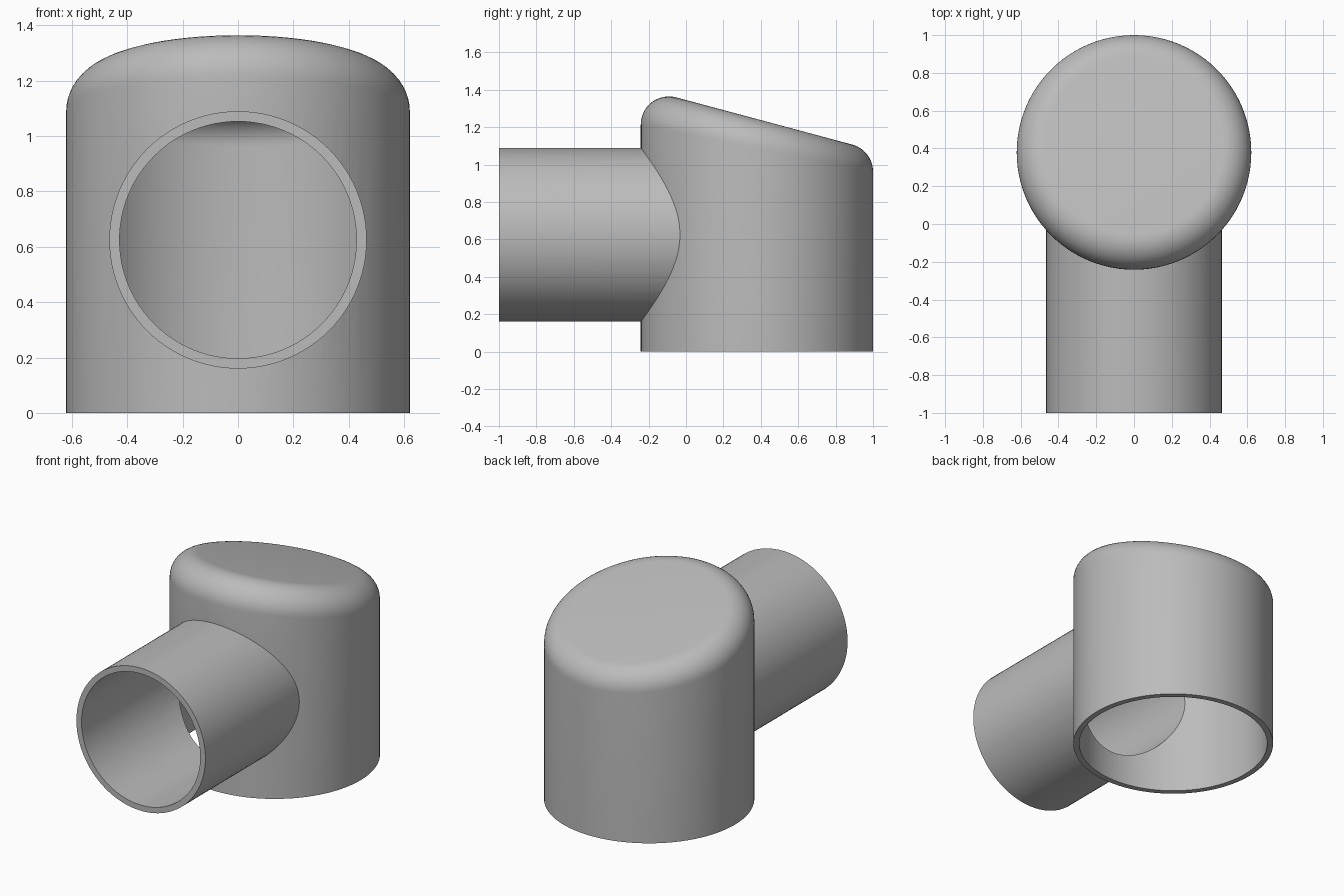
import bpy, bmesh, math
from mathutils import Vector

cube = bpy.data.objects.get("Cube")
if cube:
    bpy.data.objects.remove(cube, do_unlink=True)

SEG = 96          # sides of every round part
ARC = 12          # steps in the rounded rim
WALL = 0.037
BODY_R, BODY_Y, FILLET = 0.621, 0.379, 0.15
PIPE_R, PIPE_Z = 0.465, 0.625
TILT = math.radians(15)

grey = bpy.data.materials.new("plain grey")
grey.use_nodes = True
grey.diffuse_color = (0.5, 0.5, 0.5, 1)
grey.node_tree.nodes["Principled BSDF"].inputs["Base Color"].default_value = (0.5, 0.5, 0.5, 1)


def loft(name, rings):
    """Closed solid through equal-length rings of points."""
    bm = bmesh.new()
    loops = [[bm.verts.new(p) for p in ring] for ring in rings]
    for low, high in zip(loops, loops[1:]):
        for i in range(SEG):
            j = (i + 1) % SEG
            bm.faces.new((low[i], low[j], high[j], high[i]))
    bm.faces.new(loops[0][::-1])
    bm.faces.new(loops[-1])
    bmesh.ops.recalc_face_normals(bm, faces=bm.faces)
    mesh = bpy.data.meshes.new(name)
    bm.to_mesh(mesh)
    bm.free()
    mesh.materials.append(grey)
    obj = bpy.data.objects.new(name, mesh)
    bpy.context.collection.objects.link(obj)
    return obj


def circle():
    for i in range(SEG):
        a = 2 * math.pi * i / SEG
        yield Vector((math.cos(a), math.sin(a), 0))


def capped_body(name, inset, bottom):
    """Upright cylinder with a sloping top and a constant-radius rounded rim."""
    up = Vector((0, math.sin(TILT), math.cos(TILT)))
    rings = [[d * (BODY_R - inset) + Vector((0, BODY_Y, bottom)) for d in circle()]]
    for k in range(ARC + 1):
        ring = []
        for d in circle():
            c = d * (BODY_R - FILLET) + Vector((0, BODY_Y, 0))
            c.z = 1.19 - math.tan(TILT) * c.y
            ring.append(c + d.slerp(up, k / ARC) * (FILLET - inset))
        rings.append(ring)
    return loft(name, rings)


def pipe(name, radius, start, end):
    return loft(name, [[Vector((d.x * radius, y, PIPE_Z + d.y * radius)) for d in circle()]
                       for y in (start, end)])


# Outer shapes, then the hollow of the body and the bore of the side pipe
body = capped_body("elbow_housing", 0, 0)
tools = [(pipe("side_pipe", PIPE_R, -1, 0.15), 'UNION'),
         (capped_body("body_hollow", WALL, -0.1), 'DIFFERENCE'),
         (pipe("pipe_bore", PIPE_R - WALL, -1.1, 0.2), 'DIFFERENCE')]
for tool, operation in tools:
    tool.hide_render = True
    mod = body.modifiers.new(tool.name, 'BOOLEAN')
    mod.operation = operation
    mod.solver = 'EXACT'
    mod.object = tool

# Bake the cuts and drop the helpers
graph = bpy.context.evaluated_depsgraph_get()
result = bpy.data.meshes.new_from_object(body.evaluated_get(graph))
body.modifiers.clear()
body.data = result
result.materials.clear()
result.materials.append(grey)
for poly in result.polygons:
    poly.material_index = 0
for tool, _ in tools:
    bpy.data.objects.remove(tool, do_unlink=True)

# Smooth walls with crisp openings and joint
bpy.ops.object.select_all(action='DESELECT')
body.select_set(True)
bpy.context.view_layer.objects.active = body
bpy.ops.object.shade_smooth_by_angle(angle=math.radians(25))
